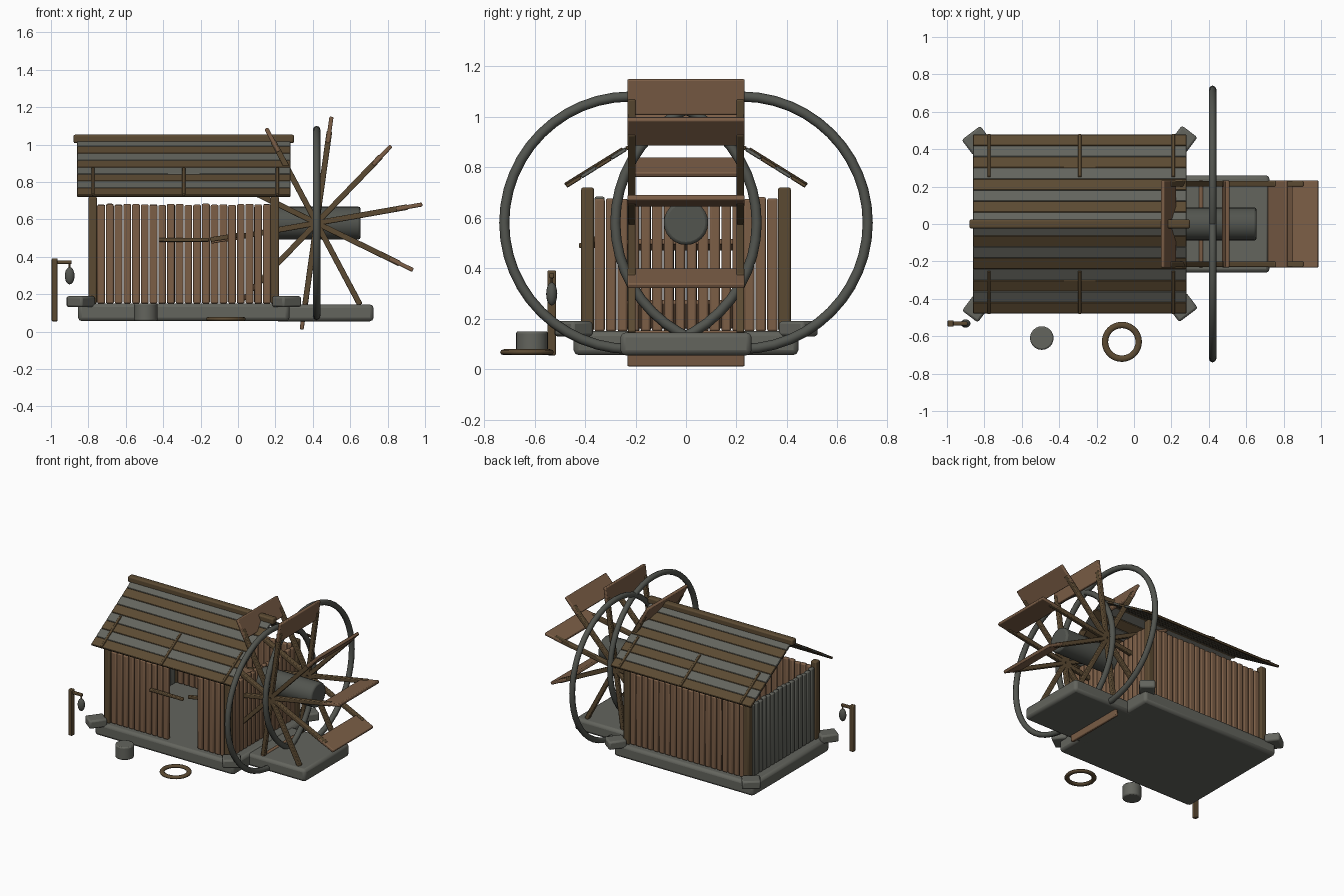
import bpy, bmesh, random
from math import radians, cos, sin, atan2, hypot, pi
from mathutils import Matrix, Vector

random.seed(4)
if "Cube" in bpy.data.objects:
    bpy.data.objects.remove(bpy.data.objects["Cube"])


def material(name, colour):
    mat = bpy.data.materials.new(name)
    mat.use_nodes = True
    mat.diffuse_color = (*colour, 1)
    mat.node_tree.nodes["Principled BSDF"].inputs["Base Color"].default_value = (*colour, 1)
    return mat


WOOD = material("light wood", (0.2, 0.112, 0.062))
DARK = material("dark wood", (0.105, 0.068, 0.032))
STONE = material("grey stone", (0.125, 0.128, 0.11))
IRON = material("dark iron", (0.085, 0.09, 0.078))


def box(bm, centre, size, axis="Z", angle=0):
    """Add one box, turned about its own centre."""
    m = Matrix.Translation(centre) @ Matrix.Rotation(angle, 4, axis) @ Matrix.Diagonal((*size, 1))
    bmesh.ops.create_cube(bm, size=1, matrix=m)


def tube(bm, centre, radius, depth, axis="Z", angle=0, sides=24):
    m = Matrix.Translation(centre) @ Matrix.Rotation(angle, 4, axis)
    bmesh.ops.create_cone(bm, cap_ends=True, segments=sides, radius1=radius,
                          radius2=radius, depth=depth, matrix=m)


def finish(bm, name, mat, bevel=0.0, segments=2):
    mesh = bpy.data.meshes.new(name)
    bm.to_mesh(mesh)
    bm.free()
    obj = bpy.data.objects.new(name, mesh)
    bpy.context.collection.objects.link(obj)
    mesh.materials.append(mat)
    if bevel:
        mod = obj.modifiers.new("soft edges", "BEVEL")
        mod.width, mod.segments, mod.limit_method = bevel, segments, "ANGLE"
    bpy.ops.object.select_all(action="DESELECT")
    obj.select_set(True)
    bpy.context.view_layer.objects.active = obj
    bpy.ops.object.shade_smooth_by_angle(angle=radians(35))
    return obj


def torus(name, centre, major, minor, mat, upright=False, squash=1, sides=8):
    bpy.ops.mesh.primitive_torus_add(location=centre, major_radius=major, minor_radius=minor,
                                     major_segments=48, minor_segments=sides,
                                     rotation=(0, pi / 2 if upright else 0, 0))
    obj = bpy.context.object
    obj.name = name
    obj.scale.z = squash
    obj.data.materials.append(mat)
    bpy.ops.object.shade_smooth_by_angle(angle=radians(50))


# Foundations
HOUSE_X = -0.29
bm = bmesh.new()
box(bm, (HOUSE_X, 0, 0.103), (1.13, 0.89, 0.095))
finish(bm, "house_foundation", STONE, 0.02)
bm = bmesh.new()
box(bm, (0.46, 0, 0.1), (0.53, 0.52, 0.09))
finish(bm, "wheel_foundation", STONE, 0.02)

bm = bmesh.new()
for sx in (-1, 1):
    for sy in (-1, 1):
        box(bm, (HOUSE_X + sx * 0.55, sy * 0.445, 0.16), (0.125, 0.105, 0.06),
            angle=radians(45 + sx * sy * 8))
finish(bm, "corner_stones", STONE, 0.012)

# Corner posts
bm = bmesh.new()
for sx in (-1, 1):
    for sy in (-1, 1):
        box(bm, (HOUSE_X + sx * 0.487, sy * 0.39, 0.435), (0.046, 0.05, 0.57))
finish(bm, "corner_posts", DARK, 0.008)


# Plank walls
def wall(name, start, end, along_x, offset, mat, count, gap=None):
    bm = bmesh.new()
    pitch = (end - start) / count
    for i in range(count):
        p = start + (i + 0.5) * pitch
        if gap and gap[0] < p < gap[1]:
            continue
        h = 0.53 + random.uniform(-0.006, 0.004)
        w = pitch - random.uniform(0.003, 0.008)
        pos = (p, offset, 0.15 + h / 2) if along_x else (offset, p, 0.15 + h / 2)
        box(bm, pos, (w, 0.03, h) if along_x else (0.03, w, h))
    finish(bm, name, mat, 0.008)


wall("front_wall", -0.755, 0.178, True, -0.385, WOOD, 20, (-0.27, -0.05))
wall("back_wall", -0.755, 0.178, True, 0.385, WOOD, 20)
wall("wheel_end_wall", -0.365, 0.365, False, 0.197, WOOD, 16)
wall("far_end_wall", -0.365, 0.365, False, -0.777, STONE, 16)

# Door bar and loose latch
bm = bmesh.new()
box(bm, (-0.29, -0.412, 0.49), (0.27, 0.024, 0.02))
box(bm, (-0.075, -0.36, 0.503), (0.15, 0.02, 0.025), "Y", radians(-9))
finish(bm, "door_bar", DARK, 0.005)

# Roof: alternating rows on both slopes
EAVE_Y, EAVE_Z, RIDGE_Z, ROWS = 0.475, 0.725, 1.02, 8
slope = atan2(RIDGE_Z - EAVE_Z, EAVE_Y)
row = hypot(EAVE_Y, RIDGE_Z - EAVE_Z) / ROWS


def roof_point(side, t, lift=0.0):
    """Point on a slope: t runs from eave to ridge."""
    return Vector((HOUSE_X, side * (EAVE_Y * (1 - t) + lift * sin(slope)),
                   EAVE_Z + t * (RIDGE_Z - EAVE_Z) + lift * cos(slope)))


for name, parity, mat in (("wooden_roof_rows", 0, DARK), ("grey_roof_rows", 1, STONE)):
    bm = bmesh.new()
    for side in (-1, 1):
        for i in range(parity, ROWS, 2):
            box(bm, roof_point(side, (i + 0.5) / ROWS), (1.14, row * 0.99, 0.016),
                "X", -side * slope)
    finish(bm, name, mat, 0.003, 1)

bm = bmesh.new()
for side in (-1, 1):
    for dx in (-0.485, 0, 0.5):
        box(bm, roof_point(side, 0.24, 0.008) + Vector((dx, 0, 0)), (0.018, 0.27, 0.012),
            "X", -side * slope)
finish(bm, "roof_battens", DARK, 0.003, 1)
bm = bmesh.new()
box(bm, (HOUSE_X, 0, 1.03), (1.18, 0.048, 0.046))
finish(bm, "ridge_beam", DARK, 0.01)

# Water wheel
HUB = Vector((0.42, 0, 0.58))
bm = bmesh.new()
tube(bm, HUB, 0.088, 0.47, "Y", pi / 2)
finish(bm, "wheel_axle", IRON, 0.012)
for side, label in ((-1, "right"), (1, "left")):
    torus(label + "_wheel_ring", HUB + Vector((0, side * 0.22, 0)), 0.5, 0.02, IRON, True)

spokes, paddles = bmesh.new(), bmesh.new()
for i in range(10):
    a = radians(10 + 36 * i)
    out = Vector((cos(a), 0, sin(a)))
    for side in (-1, 1):
        box(spokes, HUB + out * 0.25 + Vector((0, side * 0.215, 0)), (0.49, 0.03, 0.03), "Y", -a)
    if i != 8:  # one paddle is missing
        box(paddles, HUB + out * 0.503, (0.142, 0.465, 0.022), "Y", -a)
finish(spokes, "wheel_spokes", DARK, 0.005)
finish(paddles, "wheel_paddles", WOOD, 0.006)

# Lantern post
bm = bmesh.new()
box(bm, (-0.98, -0.532, 0.223), (0.032, 0.034, 0.336))
box(bm, (-0.935, -0.532, 0.37), (0.09, 0.02, 0.02))
box(bm, (-0.9, -0.532, 0.352), (0.01, 0.01, 0.03))
finish(bm, "lantern_post", DARK, 0.005)
bm = bmesh.new()
bmesh.ops.create_uvsphere(bm, u_segments=16, v_segments=10, radius=1,
                          matrix=Matrix.Translation((-0.9, -0.532, 0.298))
                          @ Matrix.Diagonal((0.026, 0.022, 0.046, 1)))
finish(bm, "lantern", IRON)

# Bucket and coiled rope
bm = bmesh.new()
tube(bm, (-0.493, -0.61, 0.103), 0.063, 0.094)
finish(bm, "bucket", STONE, 0.008)
torus("rope_coil", (-0.065, -0.63, 0.067), 0.09, 0.017, DARK, squash=0.7)
